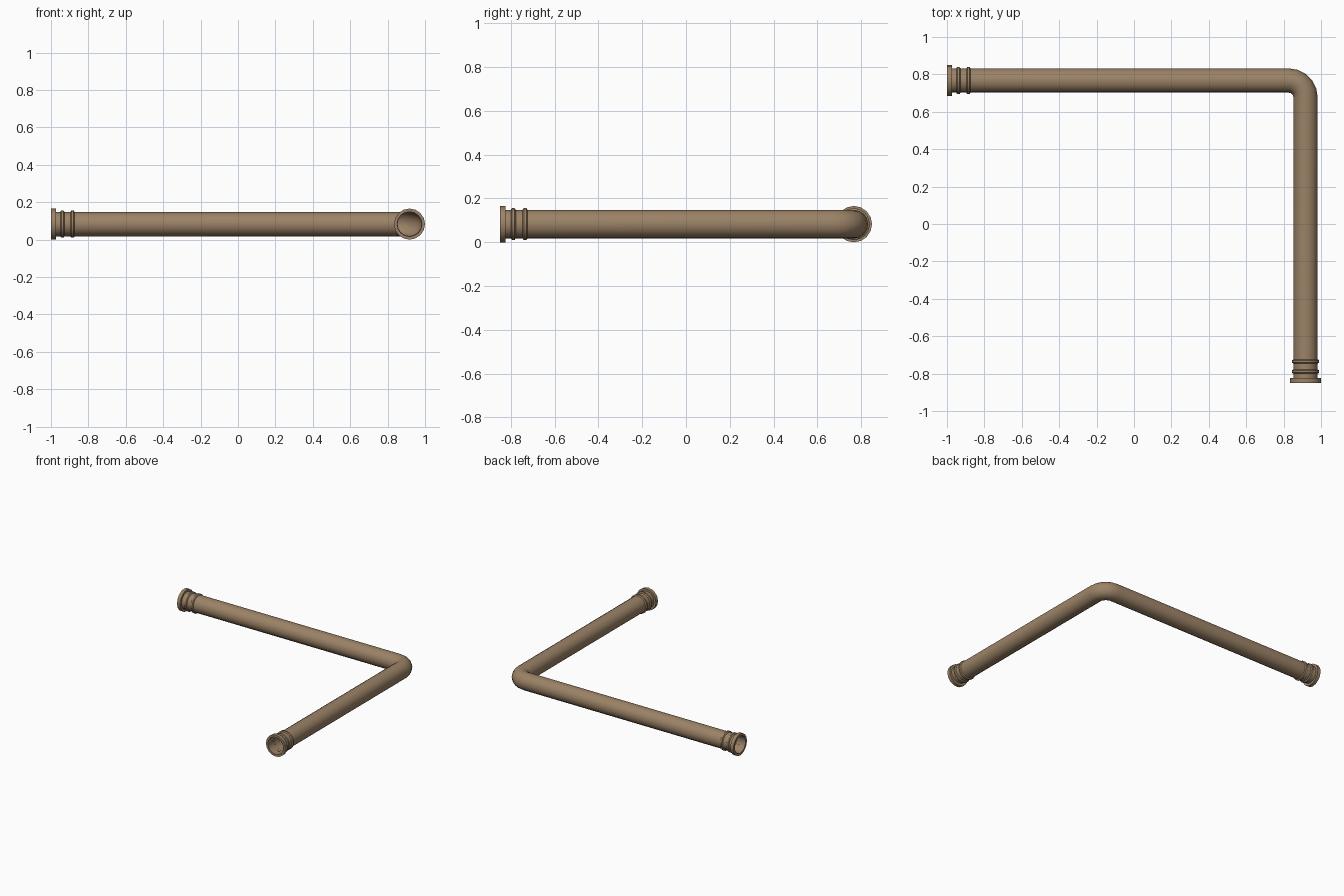
import bpy, bmesh, math
from mathutils import Vector

if "Cube" in bpy.data.objects:
    bpy.data.objects.remove(bpy.data.objects["Cube"])

SIDES = 16
CZ, CX, CY = 0.083, 0.917, 0.767     # pipe centre height, and the two leg axes
R, BEND = 0.065, 0.09                # pipe radius, bend centreline radius

mat = bpy.data.materials.new("brown pipe")
mat.diffuse_color = (0.33, 0.225, 0.135, 1)
mat.use_nodes = True
mat.node_tree.nodes["Principled BSDF"].inputs["Base Color"].default_value = mat.diffuse_color


def sweep(name, stations, close=False):
    """Skin circles given as (centre, direction, radius)."""
    bm = bmesh.new()
    loops = []
    for c, d, r in stations:
        side = Vector((-d.y, d.x, 0))
        loops.append([bm.verts.new(c + r * (side * math.cos(a) + Vector((0, 0, math.sin(a)))))
                      for a in (2 * math.pi * i / SIDES for i in range(SIDES))])
    pairs = list(zip(loops, loops[1:]))
    if close:
        pairs.append((loops[-1], loops[0]))
    for a, b in pairs:
        for i in range(SIDES):
            j = (i + 1) % SIDES
            bm.faces.new((a[i], a[j], b[j], b[i]))
    bmesh.ops.recalc_face_normals(bm, faces=bm.faces)
    me = bpy.data.meshes.new(name)
    bm.to_mesh(me)
    bm.free()
    ob = bpy.data.objects.new(name, me)
    bpy.context.collection.objects.link(ob)
    me.materials.append(mat)
    bpy.ops.object.select_all(action='DESELECT')
    ob.select_set(True)
    bpy.context.view_layer.objects.active = ob
    bpy.ops.object.shade_smooth_by_angle(angle=math.radians(35))
    return ob


# Open pipe: straight leg, quarter bend, straight leg
end_x, end_y = Vector((-1, CY, CZ)), Vector((CX, -0.85, CZ))
dir_x, dir_y = Vector((1, 0, 0)), Vector((0, 1, 0))
path = [(end_x, dir_x, R)]
for k in range(6):
    a = math.pi / 2 * (1 - k / 5)
    c = Vector((CX - BEND + BEND * math.cos(a), CY - BEND + BEND * math.sin(a), CZ))
    path.append((c, Vector((math.sin(a), -math.cos(a), 0)), R))
path.append((end_y, -dir_y, R))
sweep("bent_pipe", path)

# End fittings: a flange and two raised beads on each leg (offset from end, radius)
flange = [(0, R + 0.001), (0, 0.083), (0.026, 0.083), (0.026, R + 0.001)]
for label, start, d in (("left", end_x, dir_x), ("front", end_y, dir_y)):
    sweep(label + "_flange", [(start + d * t, d, r) for t, r in flange], True)
    for n, t in enumerate((0.061, 0.115)):
        bead = [(-0.012, R - 0.001), (-0.006, 0.073), (0.006, 0.073), (0.012, R - 0.001)]
        sweep(f"{label}_bead_{n + 1}", [(start + d * (t + o), d, r) for o, r in bead])
